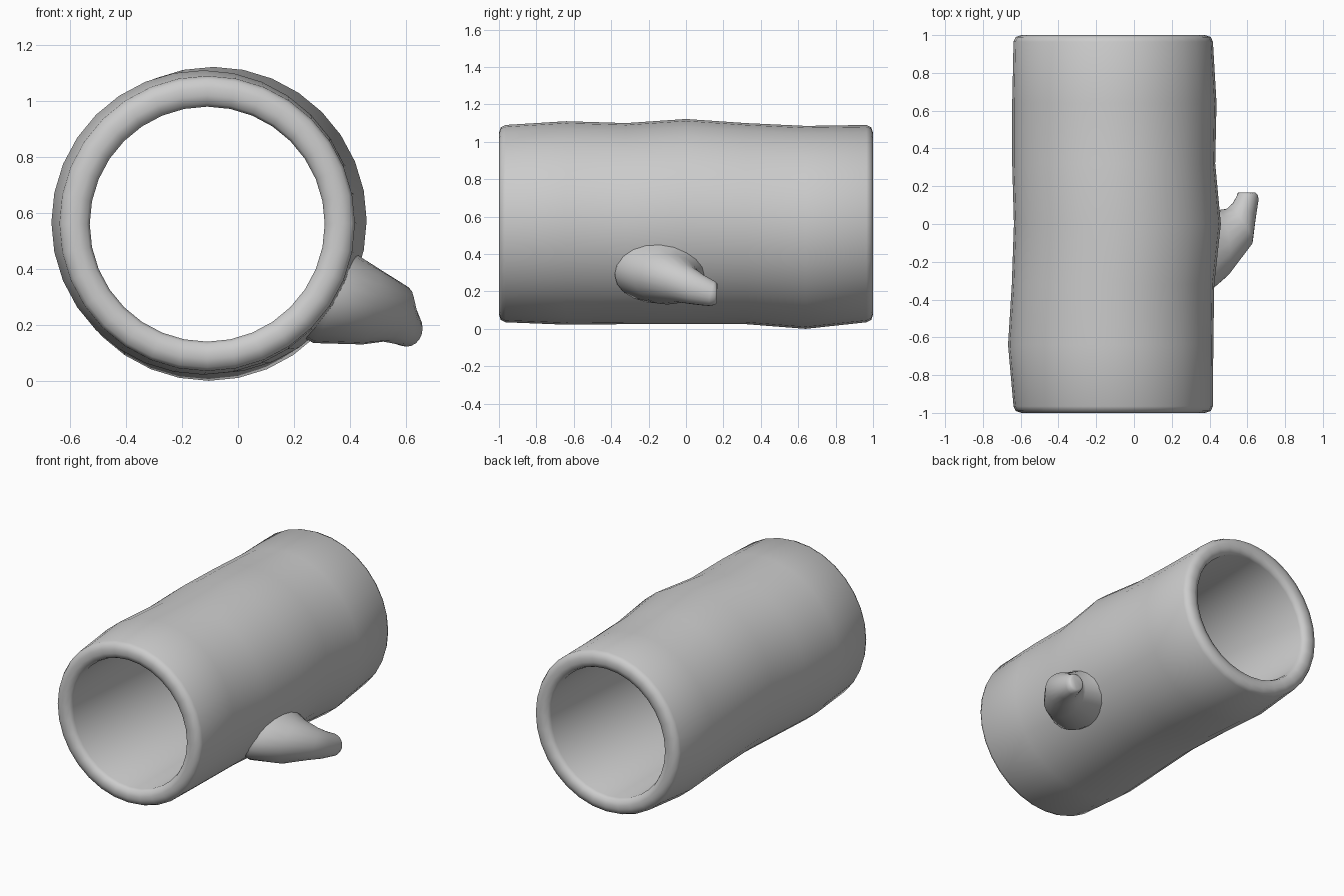
import bpy, bmesh, math
from mathutils import Vector

if "Cube" in bpy.data.objects:
    bpy.data.objects.remove(bpy.data.objects["Cube"])

def skin(name, rings, closed=False, angle=70):
    """Bridge successive rings of points; close the loop or cap the ends."""
    bm = bmesh.new()
    loops = [[bm.verts.new(p) for p in r] for r in rings]
    n = len(loops[0])
    pairs = list(zip(loops, loops[1:]))
    if closed:
        pairs.append((loops[-1], loops[0]))
    for a, b in pairs:
        for i in range(n):
            j = (i + 1) % n
            bm.faces.new((a[i], a[j], b[j], b[i]))
    if not closed:
        bm.faces.new(loops[0])
        bm.faces.new(loops[-1])
    bmesh.ops.recalc_face_normals(bm, faces=bm.faces)
    me = bpy.data.meshes.new(name)
    bm.to_mesh(me)
    bm.free()
    ob = bpy.data.objects.new(name, me)
    bpy.context.collection.objects.link(ob)
    bpy.ops.object.select_all(action='DESELECT')
    ob.select_set(True)
    bpy.context.view_layer.objects.active = ob
    bpy.ops.object.shade_smooth_by_angle(angle=math.radians(angle))
    return ob

def log_ring(y, left, right, bottom, top, inset=0.0, n=32):
    cx, cz = (left + right) / 2, (bottom + top) / 2
    rx, rz = (right - left) / 2 - inset, (top - bottom) / 2 - inset
    return [(cx + rx * math.cos(2 * math.pi * i / n), y,
             cz + rz * math.sin(2 * math.pi * i / n)) for i in range(n)]

# Hollow trunk: uneven bark rings outside, straight bore inside, rounded rims
front = (-0.638, 0.418, 0.035, 1.09)
back = (-0.638, 0.418, 0.035, 1.09)
bore = (-0.53, 0.31, 0.14, 0.98)
outer = [
    (-0.64, -0.667, 0.42, 0.022, 1.11),
    (-0.32, -0.647, 0.425, 0.025, 1.10),
    (0.0, -0.636, 0.46, 0.025, 1.122),
    (0.32, -0.645, 0.43, 0.025, 1.10),
    (0.64, -0.645, 0.437, 0.0, 1.085),
]
rings = [log_ring(-1.0, *front, inset=0.042), log_ring(-0.99, *front, inset=0.012),
         log_ring(-0.965, *front)]
rings += [log_ring(*r) for r in outer]
rings += [log_ring(0.965, *back), log_ring(0.99, *back, inset=0.012),
          log_ring(1.0, *back, inset=0.042)]
for y in (1.0, 0.99, 0.965, -0.965, -0.99, -1.0):
    rings.append(log_ring(y, *bore, inset={1.0: -0.04, 0.99: -0.01}.get(abs(y), 0)))
skin("hollow_log", rings, closed=True)

# Broken branch stub: (centre, half-width vector, half-height vector)
sections = [
    ((0.27, -0.14, 0.34), (0, 0.25, 0), (0.10, 0, 0.15)),
    ((0.36, -0.14, 0.285), (0, 0.24, 0), (0.09, 0, 0.15)),
    ((0.475, -0.10, 0.265), (-0.02, 0.175, 0), (0.03, 0, 0.135)),
    ((0.555, -0.015, 0.24), (-0.065, 0.095, 0), (0.035, 0.01, 0.10)),
    ((0.583, 0.065, 0.21), (-0.06, 0.045, 0), (0.01, 0.02, 0.08)),
    ((0.602, 0.14, 0.188), (-0.058, 0.008, 0), (0, 0.015, 0.066)),
    ((0.602, 0.16, 0.186), (-0.052, 0.005, 0), (0, 0.006, 0.058)),
    ((0.602, 0.166, 0.186), (-0.042, 0, 0), (0, 0, 0.046)),
]
branch = []
for c, u, v in sections:
    c, u, v = Vector(c), Vector(u), Vector(v)
    branch.append([c + u * math.cos(2 * math.pi * i / 20) + v * math.sin(2 * math.pi * i / 20)
                   for i in range(20)])
skin("branch_stub", branch)
